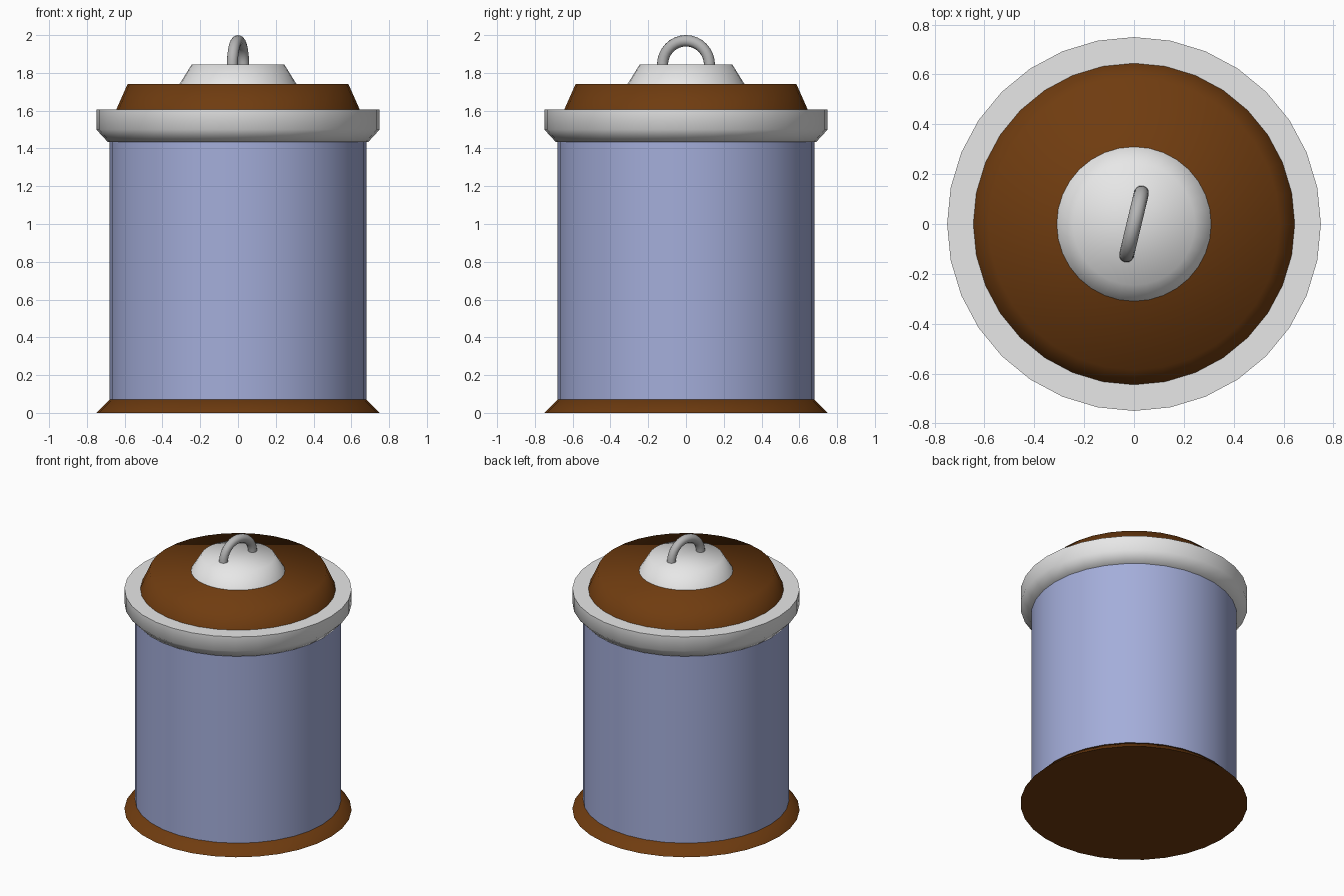
import bpy, bmesh, math
from mathutils import Vector

if "Cube" in bpy.data.objects:
    bpy.data.objects.remove(bpy.data.objects["Cube"])

SIDES = 32


def material(name, rgb):
    m = bpy.data.materials.new(name)
    m.diffuse_color = (*rgb, 1.0)
    m.use_nodes = True
    m.node_tree.nodes["Principled BSDF"].inputs["Base Color"].default_value = m.diffuse_color
    return m


brown = material("dark_brown", (0.16, 0.045, 0.005))
blue = material("soft_blue", (0.37, 0.42, 0.70))
white = material("off_white", (0.80, 0.80, 0.80))
grey = material("handle_grey", (0.46, 0.46, 0.46))


def finish(name, bm, mat, angle):
    bmesh.ops.recalc_face_normals(bm, faces=bm.faces)
    mesh = bpy.data.meshes.new(name)
    bm.to_mesh(mesh)
    bm.free()
    mesh.materials.append(mat)
    ob = bpy.data.objects.new(name, mesh)
    bpy.context.collection.objects.link(ob)
    bpy.ops.object.select_all(action='DESELECT')
    ob.select_set(True)
    bpy.context.view_layer.objects.active = ob
    bpy.ops.object.shade_smooth_by_angle(angle=math.radians(angle))
    return ob


def bridge(bm, a, b):
    n = len(a)
    for i in range(n):
        j = (i + 1) % n
        bm.faces.new((a[i], a[j], b[j], b[i]))


def lathe(name, profile, mat, angle=75):
    """Spin (radius, z) points around z and close both ends."""
    bm = bmesh.new()
    rings = []
    for r, z in profile:
        rings.append([bm.verts.new((r * math.cos(2 * math.pi * i / SIDES),
                                    r * math.sin(2 * math.pi * i / SIDES), z))
                      for i in range(SIDES)])
    for a, b in zip(rings, rings[1:]):
        bridge(bm, a, b)
    bm.faces.new(rings[0])
    bm.faces.new(rings[-1])
    return finish(name, bm, mat, angle)


# Canister, bottom to top
lathe("base", [(0.75, 0.0), (0.68, 0.07)], brown)
lathe("body", [(0.68, 0.07), (0.68, 1.44)], blue)
lathe("rim", [(0.69, 1.435), (0.75, 1.50), (0.75, 1.605)], white)
lathe("lid", [(0.645, 1.605), (0.585, 1.74)], brown)
lathe("lid_cap", [(0.31, 1.74), (0.245, 1.845)], white)

# Half-ring handle, turned slightly off the y axis
bm = bmesh.new()
turn = math.radians(13.5)
along = Vector((math.sin(turn), math.cos(turn), 0))
across = Vector((math.cos(turn), -math.sin(turn), 0))
up = Vector((0, 0, 1))
rings = []
for s in range(17):
    t = math.pi * s / 16
    out = along * math.cos(t) + up * math.sin(t)
    centre = up * 1.842 + out * 0.128
    rings.append([bm.verts.new(centre + 0.03 * (out * math.cos(k * math.pi / 6)
                                                + across * math.sin(k * math.pi / 6)))
                  for k in range(12)])
for a, b in zip(rings, rings[1:]):
    bridge(bm, a, b)
bm.faces.new(rings[0])
bm.faces.new(rings[-1])
finish("handle", bm, grey, 60)
